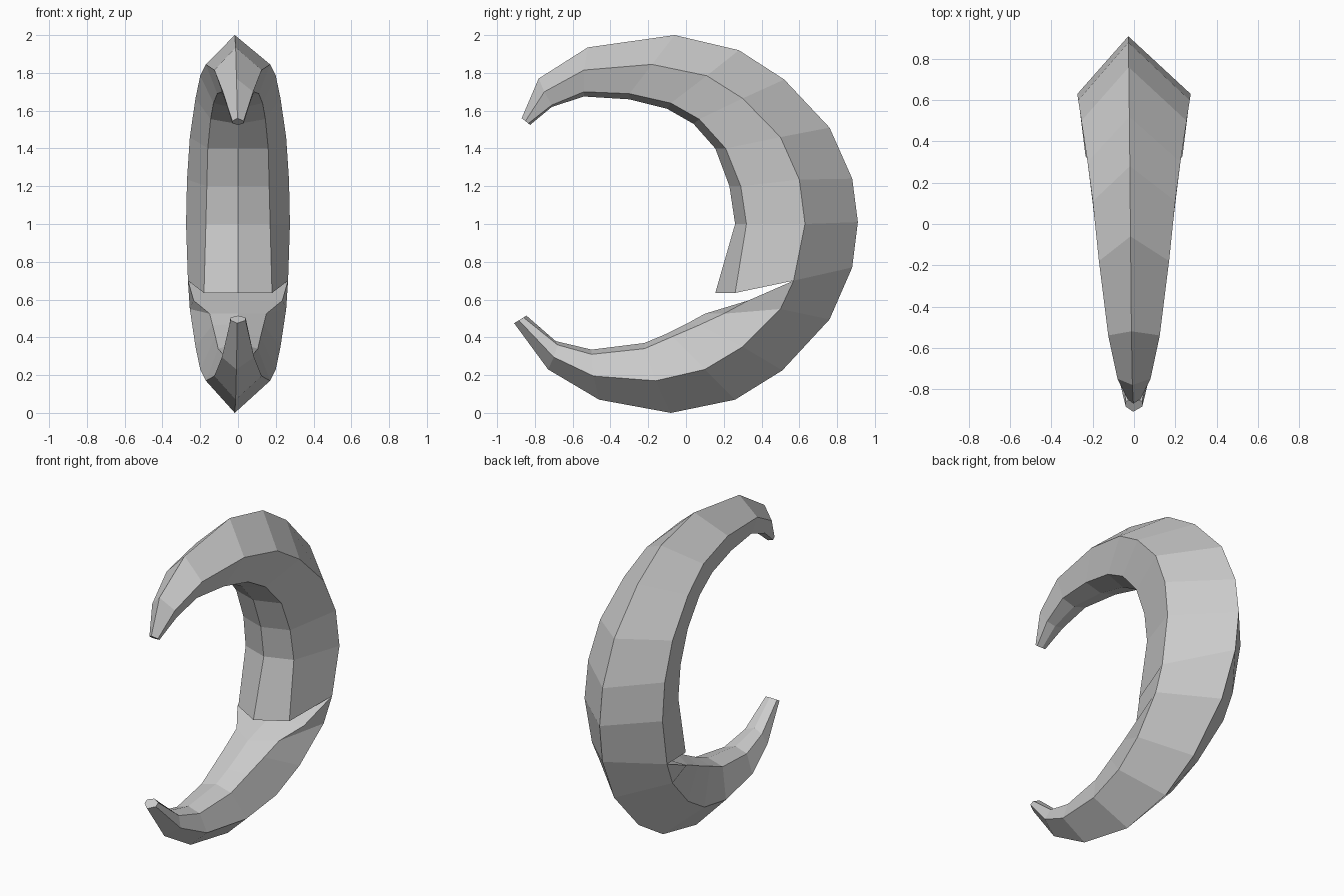
import bpy, bmesh

# Each rib: outer ridge (y, z), side edge (y, z, half width),
# inner edge (y, z, half width), inner ridge (y, z)
UPPER = [
    ((-.87, 1.56), (-.85, 1.545, .03), (-.835, 1.532, .03), (-.825, 1.525)),
    ((-.78, 1.77), (-.75, 1.70, .08), (-.71, 1.63, .06), (-.71, 1.62)),
    ((-.52, 1.935), (-.54, 1.815, .125), (-.54, 1.70, .085), (-.54, 1.675)),
    ((-.06, 2.0), (-.18, 1.845, .17), (-.30, 1.69, .11), (-.30, 1.66)),
    ((.28, 1.92), (.11, 1.785, .20), (-.08, 1.64, .13), (-.10, 1.61)),
    ((.52, 1.765), (.30, 1.665, .225), (.07, 1.555, .145), (.04, 1.53)),
    ((.76, 1.51), (.50, 1.46, .255), (.21, 1.40, .16), (.155, 1.40)),
    ((.88, 1.24), (.60, 1.235, .27), (.29, 1.20, .165), (.23, 1.20)),
    ((.91, 1.01), (.63, 1.0, .275), (.32, 1.0, .17), (.26, 1.0)),
    ((.88, .77), (.57, .70, .265), (.26, .635, .18), (.155, .635)),
]
LOWER = [
    ((.88, .77), (.57, .70, .265), (.33, .595, .235), (.33, .595)),
    ((.76, .495), (.50, .55, .255), (.20, .525, .15), (.10, .525)),
    ((.51, .225), (.30, .35, .225), (.07, .465, .135), (.0, .47)),
    ((.26, .07), (.10, .23, .20), (-.07, .405, .12), (-.10, .42)),
    ((-.08, 0), (-.16, .17, .17), (-.22, .34, .105), (-.22, .37)),
    ((-.46, .07), (-.49, .195, .125), (-.50, .31, .08), (-.50, .335)),
    ((-.73, .23), (-.70, .295, .085), (-.68, .36, .06), (-.69, .38)),
    ((-.91, .475), (-.885, .49, .04), (-.86, .505, .04), (-.845, .515)),
]


def rib(bm, outer, side, inner, ridge):
    """Six-sided cross-section, slightly skewed at the outer ridge."""
    (sy, sz, sw), (iy, iz, iw) = side, inner
    pts = [(-.1 * sw, *outer), (sw, sy, sz), (iw, iy, iz),
           (0, *ridge), (-iw, iy, iz), (-sw, sy, sz)]
    return [bm.verts.new(p) for p in pts]


def horn(bm, ribs, tip, notch):
    """Loft the ribs, close the tip and the wedge-shaped notch face."""
    rings = [rib(bm, *r) for r in ribs]
    for a, b in zip(rings, rings[1:]):
        for i in range(6):
            j = (i + 1) % 6
            bm.faces.new((a[i], a[j], b[j], b[i]))
    bm.faces.new(rings[tip])
    bm.faces.new(rings[notch][1:])


# Crescent body: both horns share the outer edge at the notch
bm = bmesh.new()
horn(bm, UPPER, 0, -1)
horn(bm, LOWER, -1, 0)
bmesh.ops.remove_doubles(bm, verts=bm.verts, dist=.0005)
bmesh.ops.recalc_face_normals(bm, faces=bm.faces)
mesh = bpy.data.meshes.new("crescent_body")
bm.to_mesh(mesh)
bm.free()
obj = bpy.data.objects.new("crescent_body", mesh)
bpy.context.collection.objects.link(obj)
